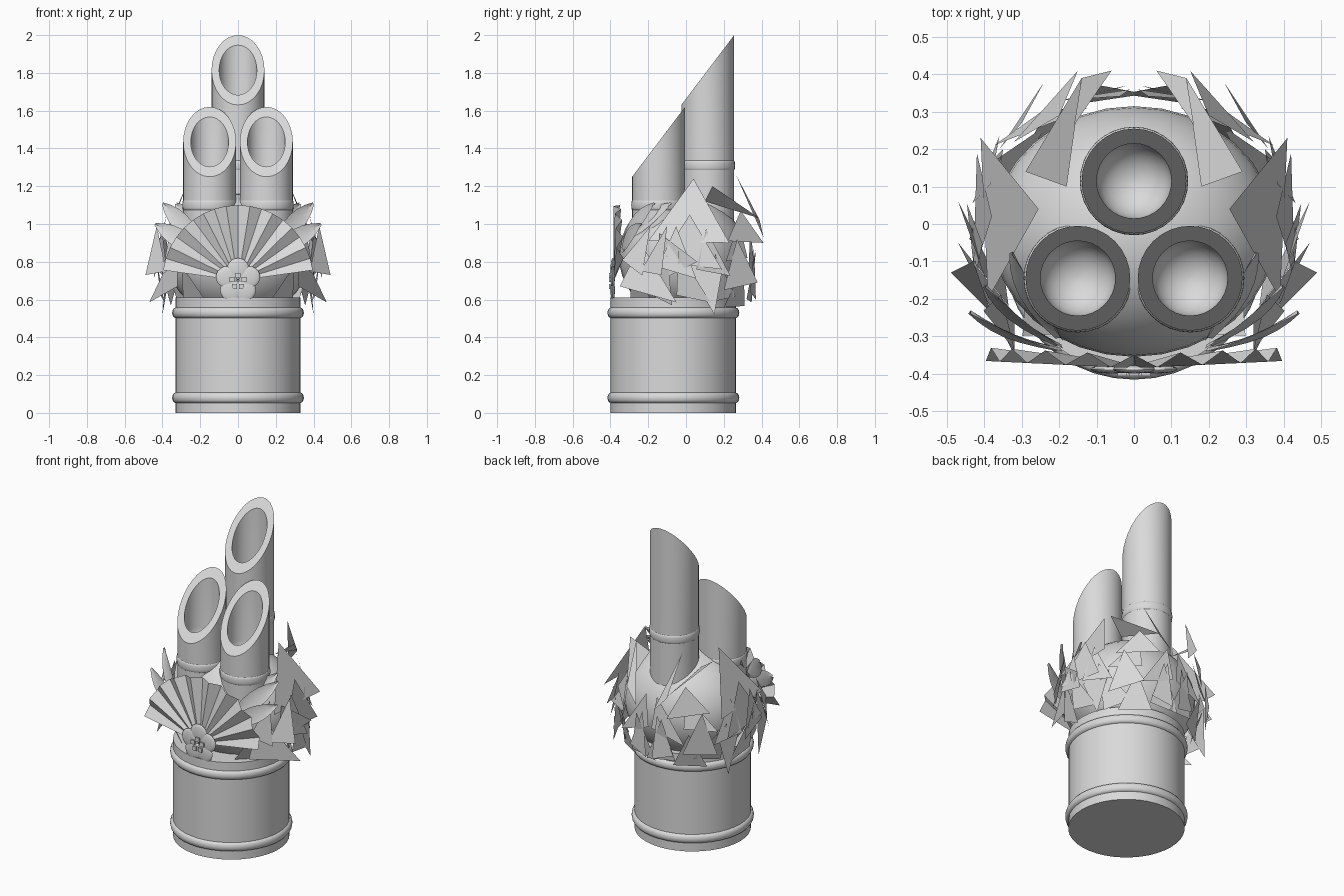
import bpy, bmesh, math, random
from mathutils import Vector

random.seed(4)
if "Cube" in bpy.data.objects:
    bpy.data.objects.remove(bpy.data.objects["Cube"], do_unlink=True)

SHADE = (0.7, 0.7, 0.7, 1)
grey = bpy.data.materials.new("light grey")
grey.use_nodes = True
grey.diffuse_color = SHADE
grey.node_tree.nodes["Principled BSDF"].inputs["Base Color"].default_value = SHADE


def finish(bm, name, smooth=True, recalc=True, mirror=False):
    """Turn a bmesh into a finished object."""
    if recalc:
        bmesh.ops.recalc_face_normals(bm, faces=bm.faces)
    me = bpy.data.meshes.new(name)
    bm.to_mesh(me)
    bm.free()
    ob = bpy.data.objects.new(name, me)
    bpy.context.collection.objects.link(ob)
    me.materials.append(grey)
    if smooth:
        bpy.ops.object.select_all(action="DESELECT")
        ob.select_set(True)
        bpy.context.view_layer.objects.active = ob
        bpy.ops.object.shade_smooth_by_angle(angle=math.radians(35))
    if mirror:
        ob.modifiers.new("Mirror", "MIRROR")


def lathe(name, profile, centre, sides=32):
    """Spin (radius, height, slope) rows; slope leans a row along y. Ends are capped."""
    bm = bmesh.new()
    rows = []
    for r, z, slope in profile:
        row = []
        for i in range(sides):
            a = math.tau * i / sides
            x, y = r * math.cos(a), r * math.sin(a)
            row.append(bm.verts.new((centre[0] + x, centre[1] + y, z + slope * y)))
        rows.append(row)
    for low, high in zip(rows, rows[1:]):
        for i in range(sides):
            j = (i + 1) % sides
            bm.faces.new((low[i], low[j], high[j], high[i]))
    bm.faces.new(rows[0][::-1])
    bm.faces.new(rows[-1])
    finish(bm, name)


def band(radius, z, bulge, half):
    """Rounded raised ring as profile rows."""
    return [(radius + bulge * math.sin(math.pi * k / 6),
             z - half * math.cos(math.pi * k / 6), 0) for k in range(7)]


# Pot with two hoops
R = 0.332
lathe("pot", [(R, 0, 0)] + band(R, 0.08, 0.017, 0.027)
      + band(R, 0.53, 0.017, 0.027) + [(R, 0.61, 0)], (0, -0.067), 40)

# Round mound that holds the stems
MID = Vector((0, -0.02, 0.83))
RAD = Vector((0.38, 0.335, 0.33))
bm = bmesh.new()
bmesh.ops.create_uvsphere(bm, u_segments=32, v_segments=20, radius=1)
for v in bm.verts:
    v.co = MID + v.co * RAD
finish(bm, "mound")


# Hollow bamboo stems with slanted mouths and rounded inner floors
def stem(name, x, y, mouth, node, floor):
    r, inner = 0.14, 0.1
    rows = [(r, 0.75, 0)] + band(r, node, 0.005, 0.025)
    rows += [(r, mouth, 1.32), (inner, mouth, 1.32)]
    for k in range(6):
        t = math.pi / 2 * k / 6
        rows.append((inner * math.cos(t), floor - inner * math.sin(t), 0))
    rows.append((0.005, floor - inner, 0))
    lathe(name, rows, (x, y))


stem("back_stem", 0, 0.115, 1.815, 1.31, 1.35)
stem("left_stem", 0.15, -0.145, 1.435, 1.1, 1.25)
stem("right_stem", -0.15, -0.145, 1.435, 1.1, 1.25)

# Pleated fan
bm = bmesh.new()
PLEATS = 18
pairs = []
for i in range(PLEATS + 1):
    a = math.radians(8 + 164 * i / PLEATS)
    c, s = math.cos(a), math.sin(a)
    fold = 0.018 if i % 2 else -0.018
    pairs.append([bm.verts.new((d * c, y, 0.7 + d * s)) for d, y in
                  ((0.04, -0.38 + fold * 0.2), (0.4, -0.368 + fold + 0.02 * abs(c)))])
for p, q in zip(pairs, pairs[1:]):
    bm.faces.new((p[0], p[1], q[1], q[0]))
finish(bm, "fan", smooth=False)

# Five-petal flower with a ring of small square studs
petals, studs = bmesh.new(), bmesh.new()
for i in range(5):
    a = math.pi / 2 + math.tau * i / 5
    c, s = math.cos(a), math.sin(a)
    for v in bmesh.ops.create_uvsphere(petals, u_segments=16, v_segments=10, radius=0.058)["verts"]:
        v.co = Vector((v.co.x + 0.062 * c, v.co.y * 0.2 - 0.388, v.co.z + 0.7 + 0.062 * s))
    for v in bmesh.ops.create_cube(studs, size=0.026)["verts"]:
        v.co += Vector((0.033 * c, -0.394, 0.695 + 0.033 * s))
finish(petals, "flower_petals")
finish(studs, "flower_studs", smooth=False)

# Long smooth leaves beside the fan
bm = bmesh.new()
for base, tip in (((0.2, -0.31, 0.93), (0.33, -0.08, 1.11)),
                  ((0.2, -0.33, 0.91), (0.4, -0.17, 1.11)),
                  ((0.2, -0.34, 0.86), (0.44, -0.24, 1.0))):
    base, tip = Vector(base), Vector(tip)
    along = tip - base
    out = Vector((0.6, -0.7, 0.3)).normalized()
    side = along.cross(out).normalized()
    out = side.cross(along).normalized()
    rows = []
    for k in range(7):
        t = k / 6
        w = 0.05 * math.sin(math.pi * (0.08 + 0.9 * t)) ** 0.8
        p = base + along * t + out * 0.015 * math.sin(math.pi * t)
        rows.append([bm.verts.new(p + side * w * f - out * 0.01 * (f == 0)) for f in (-1, 0, 1)])
    for p, q in zip(rows, rows[1:]):
        for i in range(2):
            bm.faces.new((p[i], p[i + 1], q[i + 1], q[i]))
finish(bm, "long_leaves", mirror=True)

# Large flat sprigs, each a triangle leaning on the mound
sprigs = [
    ((0.255, 0.04, 1.24), (0.41, 0.23, 0.9), (0.39, -0.2, 0.91)),
    ((0.18, 0.1, 1.12), (0.29, 0.14, 1.2), (0.14, 0.39, 1.03)),
    ((0.43, -0.1, 0.99), (0.49, -0.13, 0.73), (0.38, -0.24, 0.75)),
    ((0.16, 0.265, 1.26), (0.14, 0.39, 1.02), (0.06, 0.41, 0.93)),
    ((0.38, 0, 0.78), (0.4, 0.15, 0.52), (0.35, 0.2, 0.8)),
    ((0.3, 0.27, 0.92), (0.24, 0.38, 0.69), (0.36, 0.2, 0.65)),
    ((0.05, 0.36, 0.88), (0.02, 0.37, 0.6), (0.15, 0.34, 0.64)),
    ((0.32, -0.24, 0.9), (0.47, -0.05, 0.585), (0.32, -0.35, 0.67)),
    ((0.38, 0.02, 1.05), (0.42, 0.19, 0.76), (0.43, -0.14, 0.8)),
    ((0.2, 0.29, 1.07), (0.15, 0.41, 0.9), (0.32, 0.22, 0.91)),
    ((0.4, -0.14, 0.95), (0.47, 0.06, 0.8), (0.37, -0.14, 0.7)),
]

# Smaller sprigs fill the gaps: (elevation, count, first angle)
for elev, count, first in ((-20, 6, 45), (8, 5, 55)):
    for i in range(count):
        az = math.radians(first + (172 - first) * i / (count - 1) + random.uniform(-5, 5))
        el = math.radians(elev + random.uniform(-6, 6))
        n = Vector((math.sin(az) * math.cos(el), -math.cos(az) * math.cos(el), math.sin(el)))
        side = Vector((math.cos(az), math.sin(az), 0))
        rise = (side.cross(n) + side * random.uniform(-0.5, 0.5)).normalized()
        rise *= math.copysign(random.uniform(0.11, 0.14), rise.z)
        p = MID + n * RAD
        wide = p - rise + n * random.uniform(0.03, 0.08)
        side *= random.uniform(0.08, 0.1)
        slant = rise * random.uniform(-0.4, 0.4)
        sprigs.append((p + rise + n * 0.04, wide + side + slant, wide - side - slant))

bm = bmesh.new()
for corners in sprigs:
    f = bm.faces.new([bm.verts.new(c) for c in corners])
    f.normal_update()
    if f.normal.dot(f.calc_center_median() - MID) < 0:
        f.normal_flip()
finish(bm, "sprigs", smooth=False, recalc=False, mirror=True)
